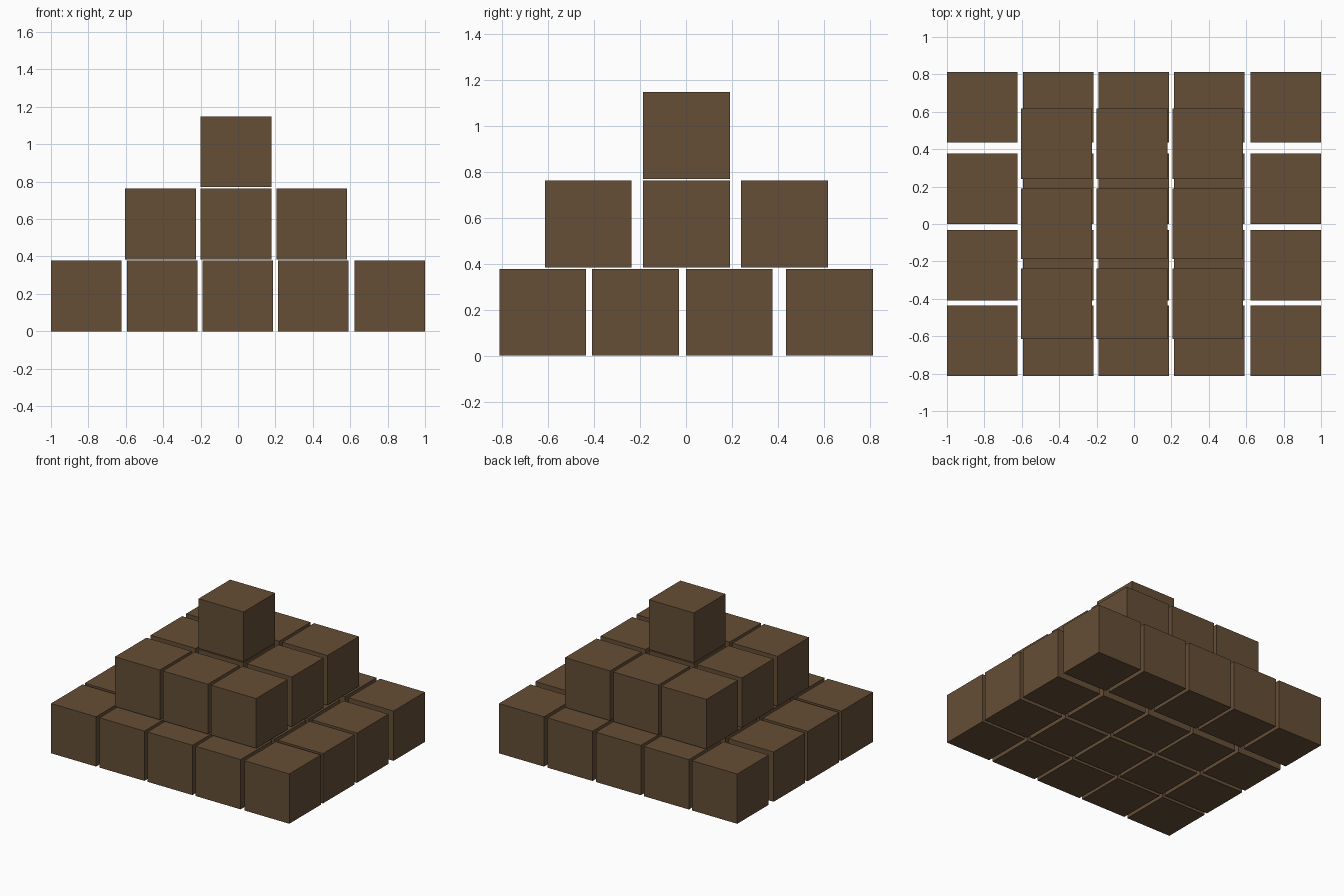
import bpy

if "Cube" in bpy.data.objects:
    bpy.data.objects.remove(bpy.data.objects["Cube"])

SIZE = 0.378

brown = bpy.data.materials.new("brown_crate")
brown.diffuse_color = (0.13, 0.077, 0.037, 1)
brown.use_nodes = True
brown.node_tree.nodes["Principled BSDF"].inputs["Base Color"].default_value = brown.diffuse_color


def add_layer(name, xs, ys, bottom):
    """Place one grid of equal boxes resting at height bottom."""
    for y in ys:
        for x in xs:
            bpy.ops.mesh.primitive_cube_add(size=SIZE, location=(x, y, bottom + SIZE / 2))
            box = bpy.context.object
            box.name = name
            box.data.materials.append(brown)


# Bottom layer, five by four boxes
add_layer("bottom_box", (-0.811, -0.405, -0.002, 0.403, 0.811),
          (-0.624, -0.22, 0.188, 0.625), 0)
# Middle layer, three by three boxes
add_layer("middle_box", (-0.414, -0.011, 0.394), (-0.426, 0.002, 0.429), 0.385)
# Single box on top
add_layer("top_box", (-0.011,), (0.002,), 0.77)
